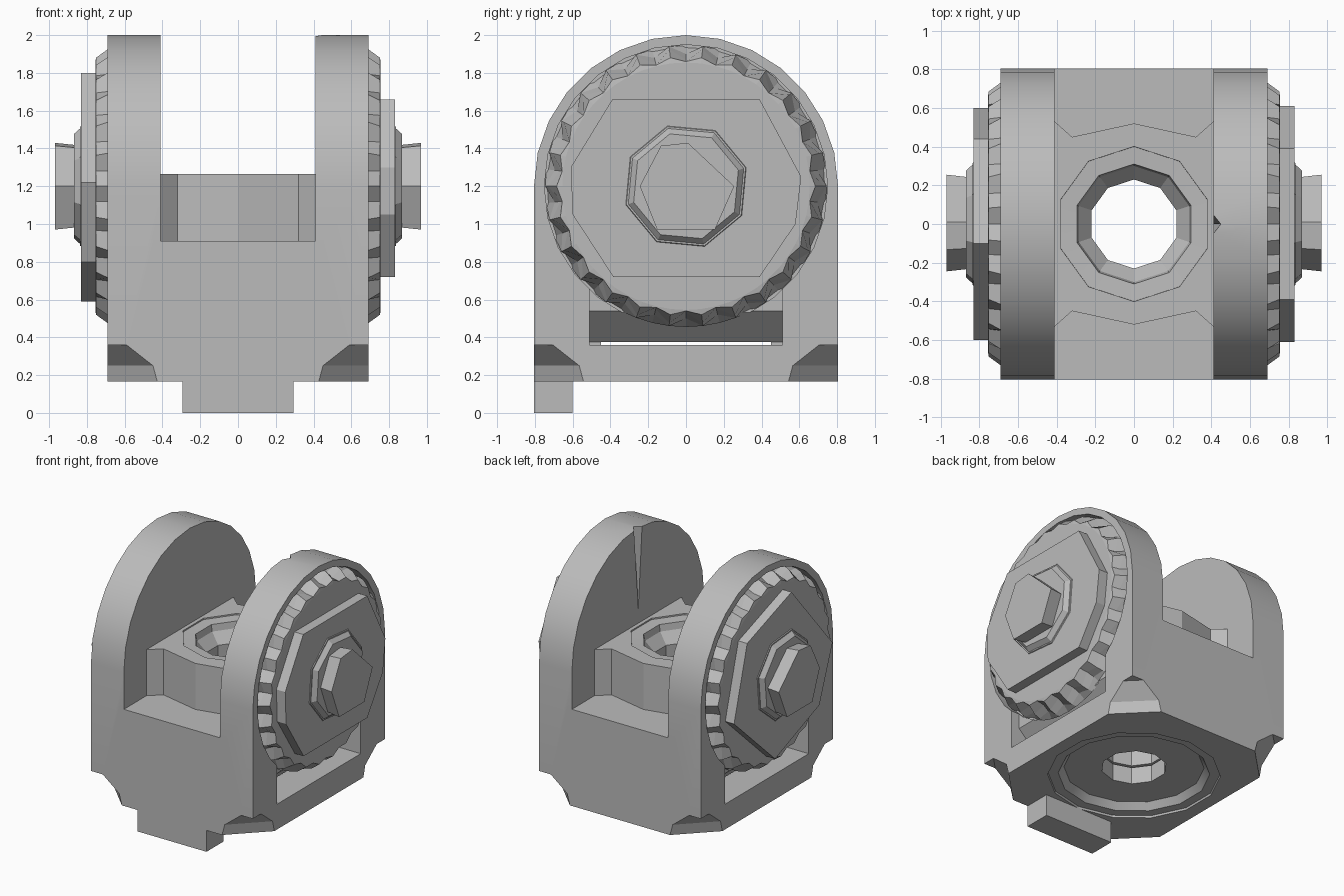
import bpy, bmesh
from math import sin, cos, pi

cube = bpy.data.objects.get("Cube")
if cube:
    bpy.data.objects.remove(cube, do_unlink=True)

grey = bpy.data.materials.new("plain_grey")
grey.use_nodes = True
grey.diffuse_color = (0.5, 0.5, 0.5, 1)
grey.node_tree.nodes["Principled BSDF"].inputs["Base Color"].default_value = (0.5, 0.5, 0.5, 1)

AXLE = 1.2  # height of the gear axle


def loft(name, rings):
    """Join equal-length rings of points and cap both ends."""
    bm = bmesh.new()
    loops = [[bm.verts.new(p) for p in ring] for ring in rings]
    n = len(loops[0])
    for a, b in zip(loops, loops[1:]):
        for i in range(n):
            j = (i + 1) % n
            bm.faces.new((a[i], a[j], b[j], b[i]))
    bm.faces.new(loops[0])
    bm.faces.new(loops[-1])
    bmesh.ops.recalc_face_normals(bm, faces=bm.faces)
    mesh = bpy.data.meshes.new(name)
    bm.to_mesh(mesh)
    bm.free()
    mesh.materials.append(grey)
    obj = bpy.data.objects.new(name, mesh)
    bpy.context.collection.objects.link(obj)
    return obj


def slab_z(name, pts, z0, z1):
    return loft(name, [[(x, y, z) for x, y in pts] for z in (z0, z1)])


def slab_x(name, pts, x0, x1):
    return loft(name, [[(x, y, z) for y, z in pts] for x in (x0, x1)])


def box_pts(x0, x1, y0, y1):
    return [(x0, y0), (x1, y0), (x1, y1), (x0, y1)]


def circle(r, n, turn=0.0):
    return [(r * cos(turn + 2 * pi * i / n), r * sin(turn + 2 * pi * i / n)) for i in range(n)]


def lathe_z(name, steps, n):
    return loft(name, [[(x, y, z) for x, y in circle(r, n, pi / n)] for r, z in steps])


def lathe_x(name, steps, n, side, turn=0.0):
    return loft(name, [[(side * x, y, AXLE + z) for y, z in circle(r, n, turn)] for r, x in steps])


def boolean(target, tool, op):
    mod = target.modifiers.new("cut", "BOOLEAN")
    mod.operation, mod.solver, mod.object = op, "EXACT", tool
    bpy.context.view_layer.objects.active = target
    bpy.ops.object.modifier_apply(modifier=mod.name)
    bpy.data.objects.remove(tool, do_unlink=True)


# Bracket body: block, scalloped centre pillar and two arched cheeks
body = slab_z("bracket_body", box_pts(-0.45, 0.45, -0.805, 0.805), 0.165, 0.91)
front = [(-0.45, -0.56), (-0.41, -0.53), (-0.32, -0.45), (0, -0.52),
         (0.32, -0.45), (0.41, -0.53), (0.45, -0.56)]
pillar = front + [(x, -y) for x, y in reversed(front)]
boolean(body, slab_z("pillar", pillar, 0.6, 1.265), "UNION")
arch = [(0.805 * cos(pi * i / 14), AXLE + 0.8 * sin(pi * i / 14)) for i in range(15)]
cheek = [(-0.805, 0.165), (0.805, 0.165)] + arch
for s in (1, -1):
    boolean(body, slab_x("cheek", cheek, s * 0.41, s * 0.69), "UNION")

# Gear seat and lower window with a sloped back in each cheek
for s in (1, -1):
    slope = [(0.45, 0.36), (0.45, 0.375), (0.62, 0.54), (0.62, 0.8), (0.8, 0.8), (0.8, 0.36)]
    window = loft("window", [[(s * x, y, z) for x, z in slope] for y in (-0.51, 0.51)])
    boolean(body, window, "DIFFERENCE")
    boolean(body, lathe_x("seat", [(0.75, 0.61), (0.75, 0.8)], 28, s), "DIFFERENCE")

# Narrow slot joining the two windows
boolean(body, slab_x("slot", box_pts(-0.45, 0.45, 0.36, 0.375), -0.5, 0.5), "DIFFERENCE")

# Tapering groove inside the left cheek
groove = [[(0.4, -w, z), (0.4, w, z), (0.41 + d, 0, z)]
          for w, d, z in ((0.005, 0.003, 1.35), (0.07, 0.045, 2.1))]
boolean(body, loft("groove", groove), "DIFFERENCE")

# Sloped chamfers on the four bottom corners
for sx in (1, -1):
    for sy in (1, -1):
        rings = []
        for size, z in ((0.28, 0.1), (0.24, 0.25), (0.1, 0.36)):
            rings.append([(sx * 0.69, sy * (0.805 - size), z), (sx * (0.69 - size), sy * 0.805, z),
                          (sx * 0.8, sy * 0.92, z)])
        boolean(body, loft("corner", rings), "DIFFERENCE")

# Vertical bore with funnel top, and the shallow round socket underneath
boolean(body, lathe_z("bore", [(0.23, 0.1), (0.23, 1.12), (0.3, 1.2), (0.31, 1.25),
                               (0.4, 1.255), (0.41, 1.4)], 10), "DIFFERENCE")
boolean(body, lathe_z("socket", [(0.62, 0.1), (0.6, 0.18), (0.53, 0.18), (0.49, 0.23)], 14),
        "DIFFERENCE")

# Locating tab under the front edge
slab_z("front_tab", box_pts(-0.295, 0.295, -0.805, -0.6), 0, 0.18)

# Bevel gears, cover plates and stepped hub caps
TEETH = 26
left_plate = [(-0.385, -0.48), (0.39, -0.48), (0.58, -0.2), (0.61, 0.05),
              (0.39, 0.46), (-0.39, 0.46), (-0.61, 0.1), (-0.6, -0.15)]
right_plate = [(-0.1, 0.6), (-0.6, 0.02), (-0.44, -0.4), (0.1, -0.61), (0.6, -0.15), (0.44, 0.41)]
cap = [(0.01, 0.225), (0.25, 0.0), (0.15, -0.225), (-0.15, -0.225), (-0.24, 0.0), (-0.13, 0.21)]
for s, label, plate in ((1, "left", left_plate), (-1, "right", right_plate)):
    rings = []
    for x, tip, root in ((0.6, 0.745, 0.745), (0.64, 0.745, 0.7), (0.69, 0.73, 0.67),
                         (0.752, 0.685, 0.66), (0.755, 0.655, 0.655)):
        ring = []
        for i in range(TEETH * 2):
            r = root if i % 2 else tip
            a = pi * i / TEETH
            ring.append((s * x, r * cos(a), AXLE + r * sin(a)))
        rings.append(ring)
    loft(label + "_bevel_gear", rings)
    slab_x(label + "_cover_plate", [(y, AXLE + z) for y, z in plate], s * 0.74, s * 0.83)
    lathe_x(label + "_hub_step", [(0.34, 0.82), (0.33, 0.836), (0.32, 0.836), (0.29, 0.868)],
            8, s, 0.3)
    # Faceted cap, very slightly flared outwards
    loft(label + "_hub_cap", [[(s * x, y * k, AXLE + z * k) for y, z in cap]
                              for x, k in ((0.86, 0.97), (0.97, 1.02))])

# Smooth the arches, keep the edges crisp
bpy.ops.object.select_all(action="DESELECT")
body.select_set(True)
bpy.context.view_layer.objects.active = body
bpy.ops.object.shade_smooth_by_angle(angle=0.4)
